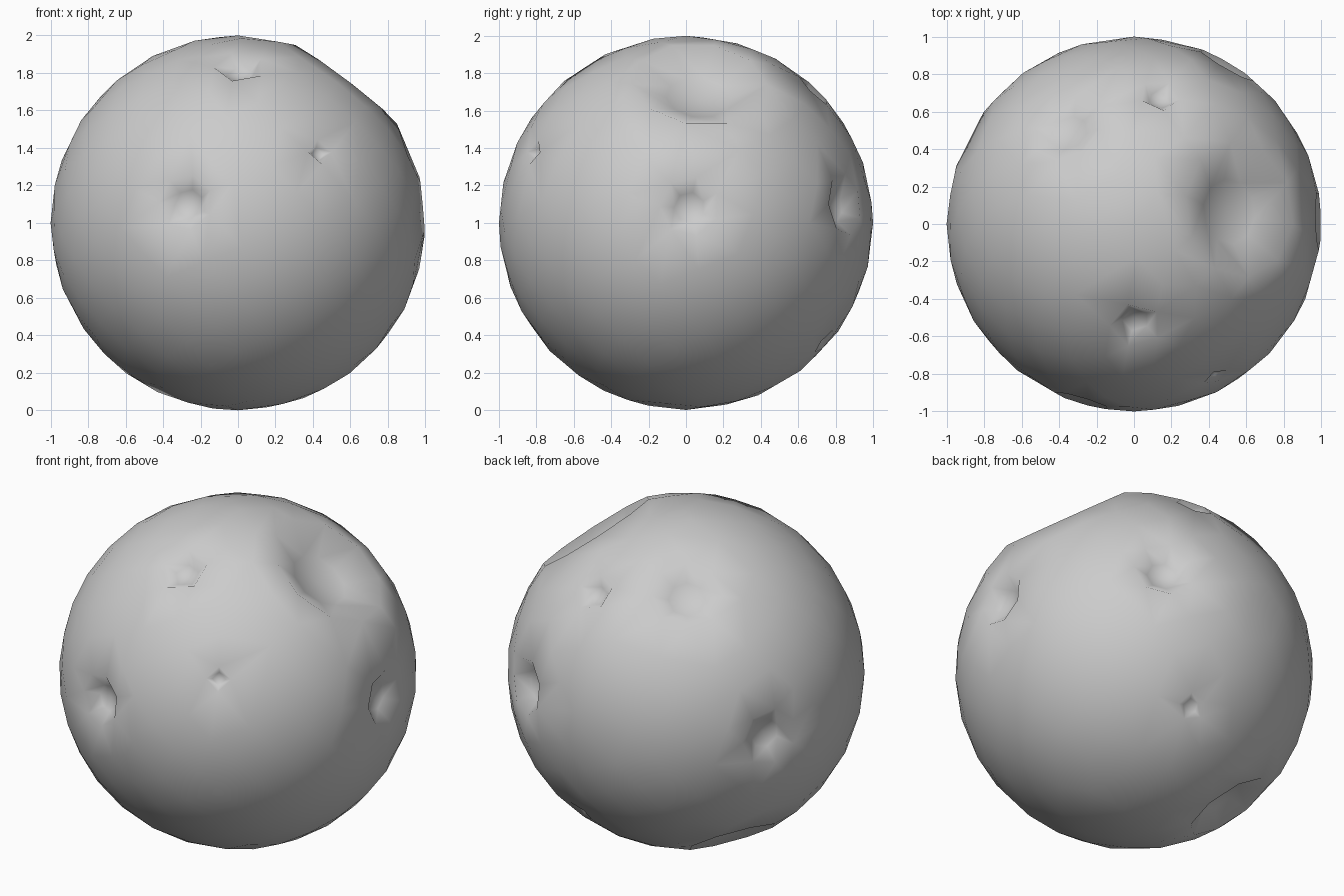
import bpy, bmesh, math
from mathutils import Vector

if "Cube" in bpy.data.objects:
    bpy.data.objects.remove(bpy.data.objects["Cube"])

# craters: direction, radius, depth, sides
CRATERS = [
    ((0.60, 0.08, 0.79), 0.37, 0.18, 10),
    ((-0.28, -0.95, 0.11), 0.15, 0.09, 7),
    ((0.01, -0.54, 0.83), 0.14, 0.08, 5),
    ((0.44, -0.82, 0.38), 0.07, 0.04, 4),
    ((1.0, 0.02, 0.09), 0.16, 0.09, 7),
    ((0.50, 0.86, 0.10), 0.17, 0.10, 7),
    ((-0.37, 0.52, 0.77), 0.20, 0.08, 8),
    ((0.14, 0.69, 0.71), 0.11, 0.06, 5),
    ((-0.89, 0.45, 0.0), 0.17, 0.09, 7),
    ((-0.50, 0.25, -0.83), 0.26, 0.13, 8),
    ((0.20, 0.74, -0.63), 0.08, 0.03, 5),
]
# crater profile: fraction of radius, fraction of depth
PROFILE = [(1.0, 0.0), (0.55, 0.78)]

points = []   # (unit direction, distance from centre)


def add_crater(d, r, depth, n):
    d = Vector(d).normalized()
    u = d.cross(Vector((0, 0, 1)) if abs(d.z) < 0.9 else Vector((1, 0, 0))).normalized()
    v = d.cross(u)
    for fr, fd in PROFILE:
        for i in range(n):
            a = 2 * math.pi * i / n
            side = u * math.cos(a) + v * math.sin(a)
            p = d * math.cos(r * fr) + side * math.sin(r * fr)
            points.append((p, 1 - depth * fd))
    points.append((d, 1 - depth))


for c in CRATERS:
    add_crater(*c)
limits = [(Vector(c[0]).normalized(), c[1]) for c in CRATERS]


def add_surface(p, gap):
    # keep plain surface points clear of craters and neighbours
    if all(p.angle(d) > r + 0.06 for d, r in limits) and \
       all(p.angle(q) > gap for q, _ in points):
        points.append((p, 1.0))


for p in ((-1, 0, 0), (0, -1, 0), (0, 1, 0), (0, 0, 1), (0, 0, -1)):
    add_surface(Vector(p), 0.05)
N = 320
for i in range(N):
    z = 1 - (2 * i + 1) / N
    a = i * math.pi * (3 - math.sqrt(5))
    s = math.sqrt(1 - z * z)
    add_surface(Vector((s * math.cos(a), s * math.sin(a), z)), 0.11)

# triangulate the directions on the unit sphere, then sink the craters
bm = bmesh.new()
dist = {}
for p, h in points:
    dist[bm.verts.new(p)] = h
bmesh.ops.convex_hull(bm, input=bm.verts[:])
for v in bm.verts:
    v.co = v.co * dist.get(v, 1.0) + Vector((0, 0, 1))
bmesh.ops.recalc_face_normals(bm, faces=bm.faces[:])
for f in bm.faces:
    f.smooth = True

mesh = bpy.data.meshes.new("cratered_moon")
bm.to_mesh(mesh)
bm.free()
moon = bpy.data.objects.new("cratered_moon", mesh)
bpy.context.collection.objects.link(moon)
